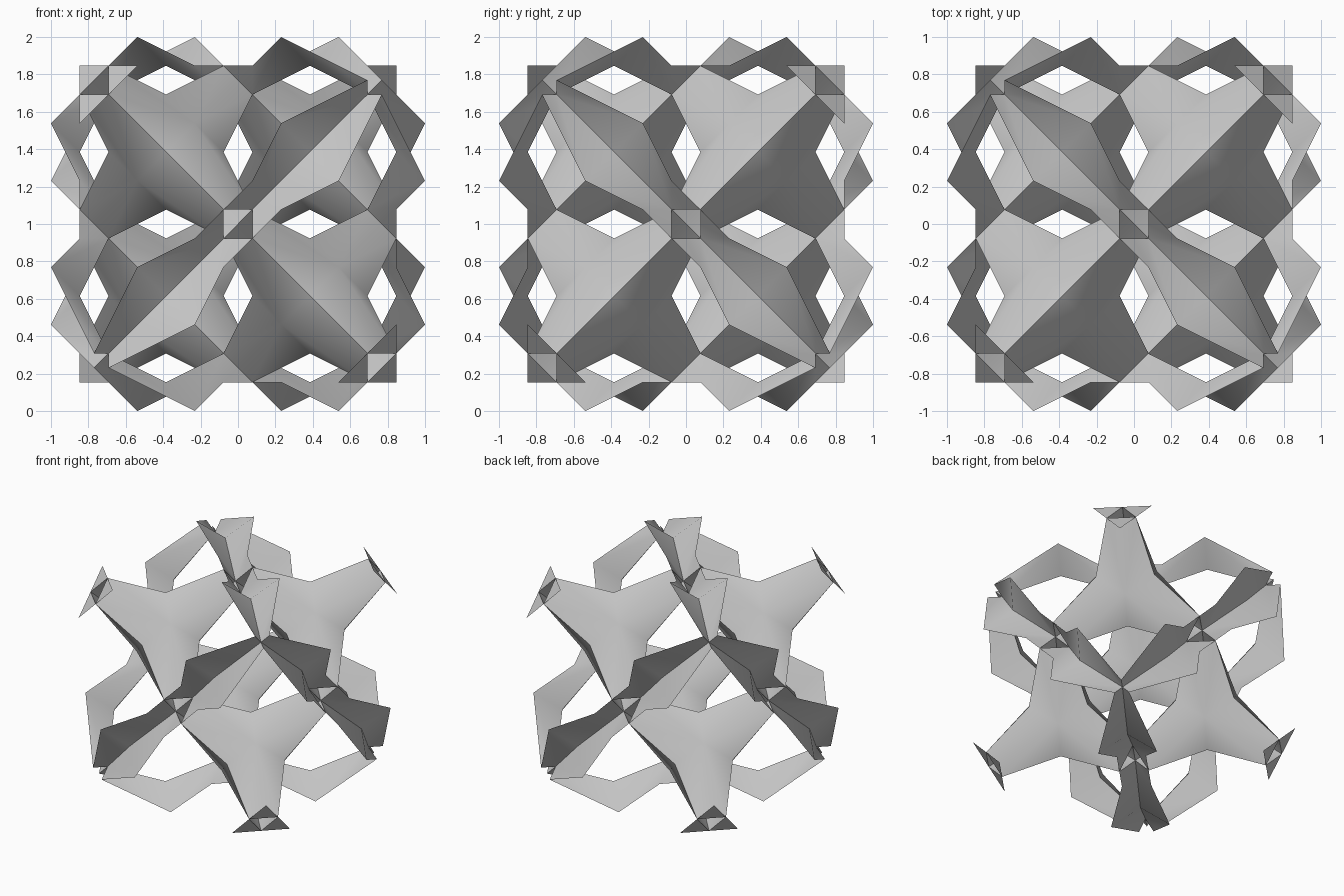
import bpy, bmesh, math
from itertools import permutations, product
from mathutils import Vector

cube = bpy.data.objects.get("Cube")
if cube:
    bpy.data.objects.remove(cube, do_unlink=True)

UNIT = 1 / 13      # lattice step
HALF = 5           # half the side of one lattice cell
LEGS = [Vector(s) for s in product((-1, 1), repeat=3) if s[0] * s[1] * s[2] > 0]

grey = bpy.data.materials.new("light_grey")
grey.use_nodes = True
colour = (0.58, 0.58, 0.58, 1)
grey.diffuse_color = colour
grey.node_tree.nodes["Principled BSDF"].inputs["Base Color"].default_value = colour


class Shell:
    """Collects triangles, shares vertices and skips repeated faces."""
    used = set()

    def __init__(self, name):
        self.name, self.bm, self.verts = name, bmesh.new(), {}

    def vert(self, p):
        key = tuple(round(v, 3) for v in p)
        if key not in self.verts:
            place = Vector(p) * UNIT + Vector((0, 0, 1))
            self.verts[key] = self.bm.verts.new(place)
        return key

    def tri(self, a, b, c, inside):
        # Turn the face away from the centre of its own cell
        if (b - a).cross(c - a).dot(a - inside) < 0:
            b, c = c, b
        keys = [self.vert(p) for p in (a, b, c)]
        if frozenset(keys) not in Shell.used:
            Shell.used.add(frozenset(keys))
            self.bm.faces.new([self.verts[k] for k in keys])

    def finish(self):
        mesh = bpy.data.meshes.new(self.name)
        self.bm.to_mesh(mesh)
        self.bm.free()
        mesh.materials.append(grey)
        obj = bpy.data.objects.new(self.name, mesh)
        bpy.context.collection.objects.link(obj)
        bpy.ops.object.select_all(action='DESELECT')
        obj.select_set(True)
        bpy.context.view_layer.objects.active = obj
        bpy.ops.object.shade_smooth_by_angle(angle=math.radians(40))


def half_leg(shell, c, s, t, u, away):
    """Half of one leg of a web: leg s, ridge towards leg t, web opposite 'away'."""
    node = c + HALF * s
    apex = c - 2 * away
    ridge = c + 2 * (s + t)
    neck = node + t
    edge = node + (t + u) / 2
    crease = node + t + u - s
    shell.tri(apex, ridge, neck, c)
    shell.tri(apex, neck, crease, c)
    shell.tri(crease, neck, edge, c)


def half_flap(shell, c, s, t, u, away):
    """Half of the pointed flap where a leg opens into the next cell."""
    node = c + HALF * s
    tip = node + t + u - away
    shell.tri(node + t, node + (t + u) / 2, tip, node - HALF * away)


tetrapods = Shell("tetrapod_cells")
wings = Shell("outer_wings")
flaps = Shell("leg_end_flaps")
octants = [Vector(s) for s in product((-1, 1), repeat=3)]

# Closed four-legged cells in alternate octants
for o in octants:
    if o.x * o.y * o.z > 0:
        for legs in permutations(LEGS):
            half_leg(tetrapods, HALF * o, *legs)

# Paired wings standing on the outer sides of the remaining octants
for o in octants:
    if o.x * o.y * o.z < 0:
        for axis in range(3):
            c = HALF * o
            c[axis] *= 3
            for legs in permutations(LEGS):
                if legs[0][axis] == legs[1][axis] == -o[axis]:
                    half_leg(wings, c, *legs)

# Flaps at the open leg ends
for o in octants:
    if o.x * o.y * o.z > 0:
        for legs in permutations(LEGS):
            half_flap(flaps, HALF * o, *legs)

for shell in (tetrapods, wings, flaps):
    shell.finish()
